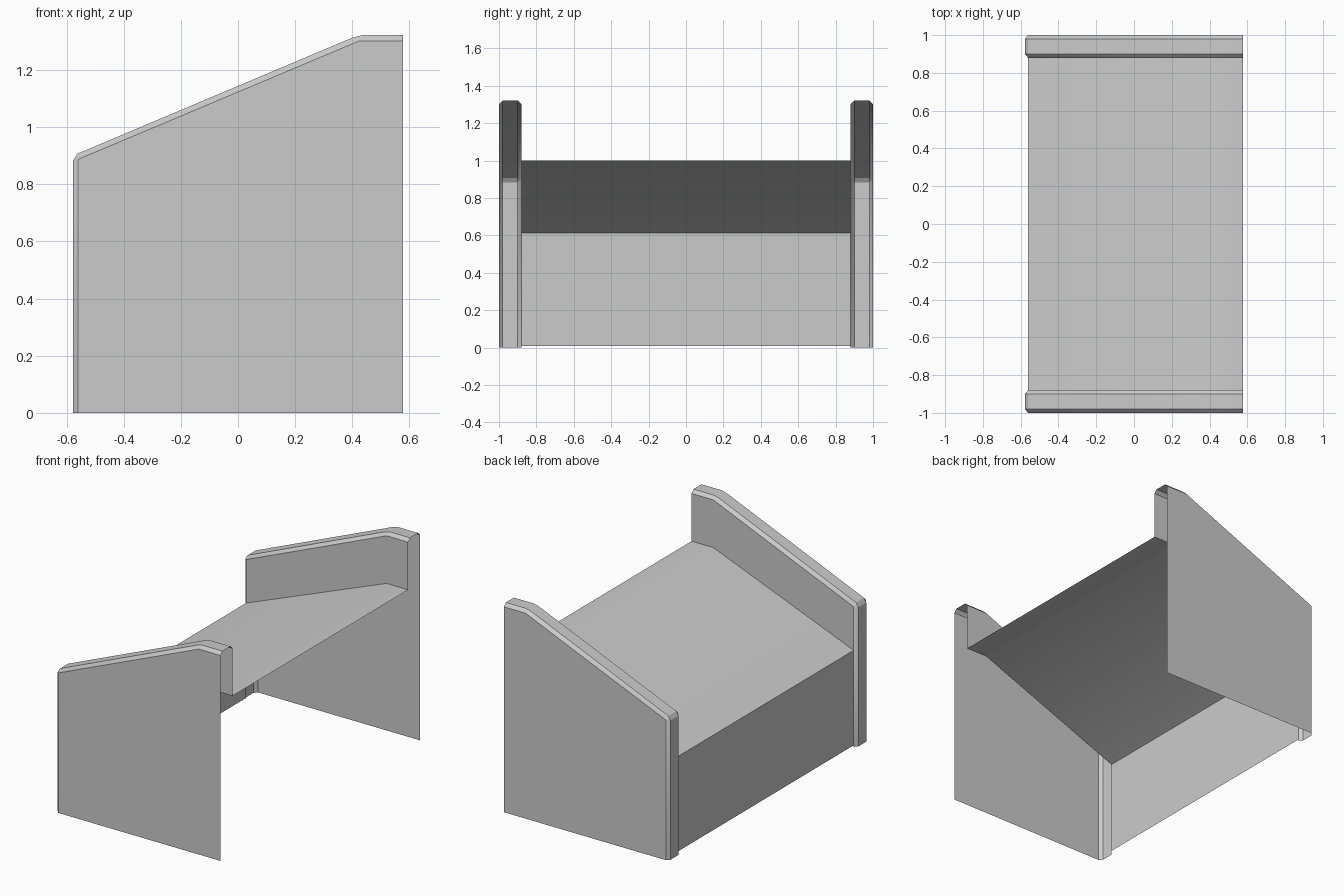
import bpy
import bmesh

cube = bpy.data.objects.get("Cube")
if cube:
    bpy.data.objects.remove(cube, do_unlink=True)

# Single plain grey
grey = bpy.data.materials.new("plain grey")
grey.use_nodes = True
color = (0.6, 0.6, 0.6, 1)
grey.diffuse_color = color
grey.node_tree.nodes["Principled BSDF"].inputs["Base Color"].default_value = color

BACK, FRONT = 0.577, -0.56

# Side outlines as (x, z), running from front bottom to back top
outer = [(-0.578, 0), (-0.578, 0.882), (-0.562, 0.907),
         (0.40, 1.313), (0.435, 1.322), (BACK, 1.322)]
inset = [(FRONT, 0), (FRONT, 0.887), (FRONT, 0.887),
         (0.425, 1.302), (0.425, 1.302), (BACK, 1.302)]
slope = [(FRONT, 0.612), (0.425, 1.0), (BACK, 1.0)]


def finish(name, bm):
    bmesh.ops.remove_doubles(bm, verts=bm.verts, dist=0.0005)
    mesh = bpy.data.meshes.new(name)
    bm.to_mesh(mesh)
    bm.free()
    mesh.materials.append(grey)
    obj = bpy.data.objects.new(name, mesh)
    bpy.context.collection.objects.link(obj)
    bpy.ops.object.select_all(action='DESELECT')
    obj.select_set(True)
    bpy.context.view_layer.objects.active = obj
    bpy.ops.object.shade_smooth_by_angle(angle=0.52)


def row(bm, profile, y):
    return [bm.verts.new((x, y, z)) for x, z in profile]


def bridge(bm, a, b):
    for i in range(len(a) - 1):
        bm.faces.new((a[i], a[i + 1], b[i + 1], b[i]))


# Hollow end panel with a chamfered rim, open at the back and bottom
def end_panel(name, side):
    bm = bmesh.new()
    rows = [row(bm, p, side * y) for p, y in
            ((inset, 1), (outer, 0.98), (outer, 0.90), (inset, 0.88))]
    for a, b in zip(rows, rows[1:]):
        bridge(bm, a, b)
    # Outer wall
    bm.faces.new(rows[0] + row(bm, [(BACK, 0)], side))
    # Inner wall, only above the sloping top
    bm.faces.new(rows[3][1:] + row(bm, slope[::-1], side * 0.88))
    bmesh.ops.remove_doubles(bm, verts=bm.verts, dist=0.0005)
    bmesh.ops.recalc_face_normals(bm, faces=bm.faces)
    # Make every face point outwards
    wall = max(bm.faces, key=lambda f: f.calc_area())
    if wall.normal.y * side < 0:
        bmesh.ops.reverse_faces(bm, faces=bm.faces)
    finish(name, bm)


end_panel("front_end_panel", -1)
end_panel("back_end_panel", 1)


# Thin sheet spanning between the two end panels
def sheet(name, profile):
    bm = bmesh.new()
    bridge(bm, row(bm, profile, -0.88), row(bm, profile, 0.88))
    finish(name, bm)


sheet("sloping_top", slope)
sheet("low_side_wall", [(FRONT, 0.01), slope[0]])
